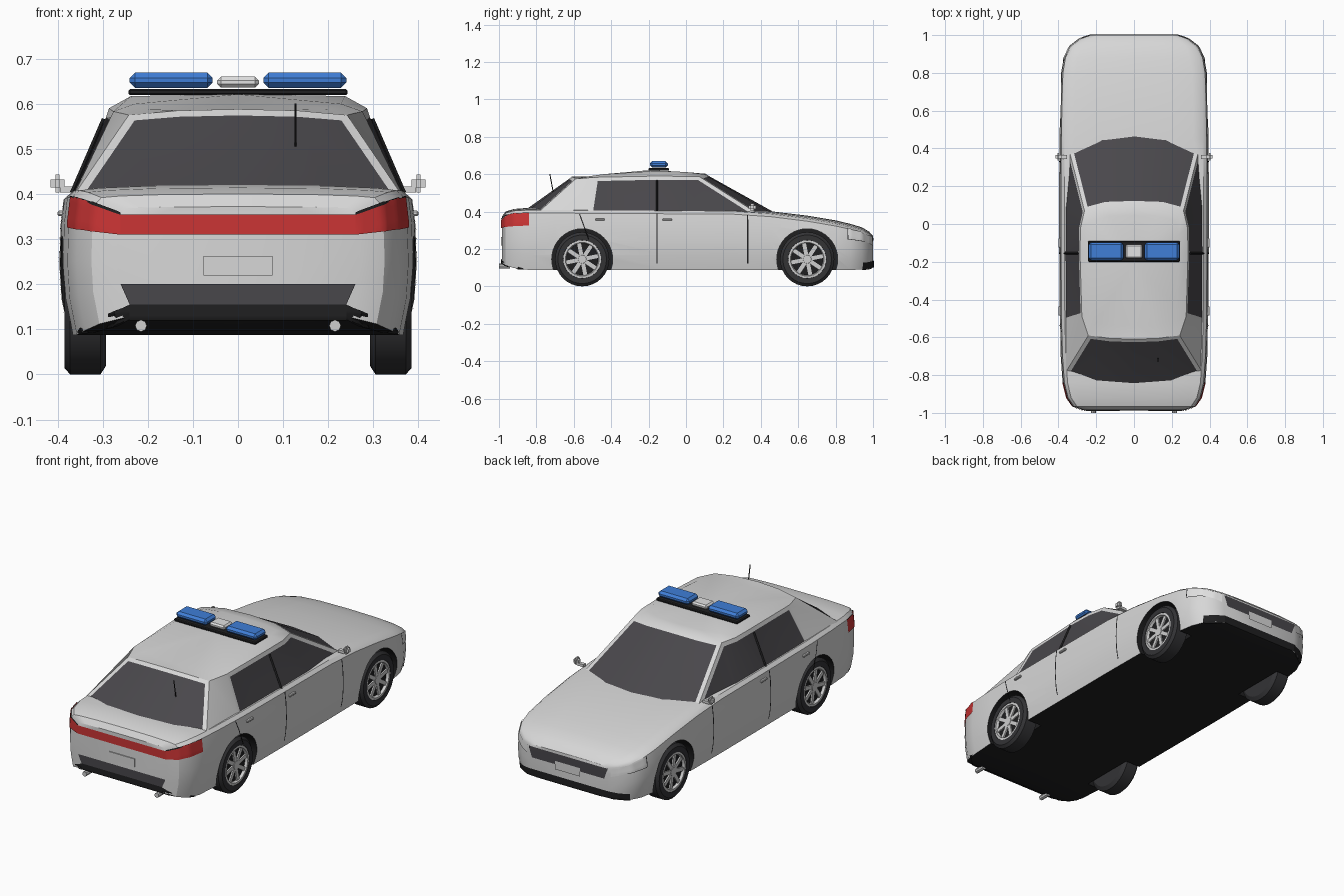
import bpy, bmesh, math
from mathutils import Vector
from mathutils.bvhtree import BVHTree

if "Cube" in bpy.data.objects:
    bpy.data.objects.remove(bpy.data.objects["Cube"])


def mat(name, r, g, b):
    m = bpy.data.materials.new(name)
    m.diffuse_color = (r, g, b, 1)
    m.use_nodes = True
    m.node_tree.nodes["Principled BSDF"].inputs["Base Color"].default_value = m.diffuse_color
    return m


WHITE = mat("body_white", .68, .68, .68)
LAMP = mat("lamp_white", .76, .76, .76)
GLASS = mat("dark_glass", .066, .063, .07)
BLACK = mat("black_trim", .014, .014, .015)
TYRE = mat("tyre_rubber", .033, .033, .036)
RED = mat("tail_red", .6, .035, .035)
BLUE = mat("beacon_blue", .05, .21, .68)
METAL = mat("rim_metal", .62, .62, .62)


def finish(bm, name, *mats):
    me = bpy.data.meshes.new(name)
    bm.to_mesh(me)
    bm.free()
    ob = bpy.data.objects.new(name, me)
    bpy.context.collection.objects.link(ob)
    for m in mats:
        me.materials.append(m)
    return ob


def box(name, m, c, size, bevel=0, segs=1):
    bm = bmesh.new()
    bmesh.ops.create_cube(bm, size=1)
    for v in bm.verts:
        v.co = Vector(c) + Vector(a * b for a, b in zip(v.co, size))
    if bevel:
        bmesh.ops.bevel(bm, geom=bm.edges[:], offset=bevel, segments=segs, affect='EDGES')
    return finish(bm, name, m)


def lathe_x(name, m, prof, c, side=1, segs=32):
    """Revolve (x, radius) points about the x axis."""
    bm = bmesh.new()
    rings = [[bm.verts.new((c[0] + side * x, c[1] + r * math.cos(2 * math.pi * k / segs),
                            c[2] + r * math.sin(2 * math.pi * k / segs)))
              for k in range(segs)] for x, r in prof]
    for a, b in zip(rings, rings[1:]):
        for k in range(segs):
            bm.faces.new((a[k], a[k - 1], b[k - 1], b[k]))
    bm.faces.new(rings[0])
    bm.faces.new(rings[-1])
    bmesh.ops.recalc_face_normals(bm, faces=bm.faces)
    return finish(bm, name, m)


# --- lower body: cross-sections (y, half width, edge height, bottom, crown)
stations = [(-.985, .27, .368, .125, .004), (-.965, .325, .392, .112, .008),
            (-.92, .358, .404, .098, .01), (-.84, .378, .408, .088, .012),
            (-.7, .388, .408, .088, .012), (-.5, .394, .406, .088, .012), (-.1, .396, .404, .088, .012),
            (.25, .396, .402, .088, .012), (.45, .394, .388, .088, .014), (.65, .391, .362, .088, .016),
            (.8, .386, .335, .088, .018), (.88, .372, .316, .088, .018), (.94, .343, .298, .09, .018),
            (.98, .29, .28, .095, .012), (1.0, .235, .266, .102, .004)]
sides = [(.95, .975), (.78, .992), (.5, 1), (.25, .987), (0, .945)]
bm = bmesh.new()
rows = []
for y, w, zt, zb, cr in stations:
    half = [(w * .5, zt + cr * .85), (w * .8, zt + cr * .45), (w * .93, zt)]
    half += [(w * k, zb + (zt - zb) * f) for f, k in sides]
    pts = [(0, zt + cr)] + half + [(0, zb)] + [(-x, z) for x, z in reversed(half)]
    rows.append([bm.verts.new((x, y, z)) for x, z in pts])
for a, b in zip(rows, rows[1:]):
    for k in range(len(a)):
        bm.faces.new((a[k], a[k - 1], b[k - 1], b[k]))
bm.faces.new(rows[0])
bm.faces.new(rows[-1])
bmesh.ops.recalc_face_normals(bm, faces=bm.faces)
for f in bm.faces:
    f.material_index = 1 if f.normal.z < -.6 else 0
tree = BVHTree.FromBMesh(bm)
body = finish(bm, "lower_body", WHITE, BLACK)

# wheel arches
AXLES = (-.555, .648)
for y in AXLES:
    for s in (1, -1):
        cut = lathe_x("arch_cutter", WHITE, [(0, .163), (.25, .163)], (s * .285, y, .145), s, 40)
        cut.data.materials.append(BLACK)
        for p in cut.data.polygons:
            p.material_index = 1
        mod = body.modifiers.new("arch", 'BOOLEAN')
        mod.operation, mod.object, mod.solver = 'DIFFERENCE', cut, 'EXACT'
        bpy.context.view_layer.objects.active = body
        bpy.ops.object.modifier_apply(modifier=mod.name)
        bpy.data.objects.remove(cut)


def decal(name, m, quads, off=.004, n=10, mirror=False):
    """Thin painted panels snapped onto the body surface."""
    bm = bmesh.new()
    if mirror:
        quads = quads + [[(-x, y, z) for x, y, z in q] for q in quads]
    for q in quads:
        a, b, c, d = map(Vector, q)
        grid = []
        for i in range(n + 1):
            u, row = i / n, []
            for j in range(n + 1):
                p = a.lerp(b, u).lerp(d.lerp(c, u), j / n)
                co, no, _, _ = tree.find_nearest(p)
                row.append((bm.verts.new(co + no * off), no))
            grid.append(row)
        for i in range(n):
            for j in range(n):
                vs = [grid[i][j], grid[i + 1][j], grid[i + 1][j + 1], grid[i][j + 1]]
                f = bm.faces.new([v for v, _ in vs])
                f.normal_update()
                if f.normal.dot(vs[0][1]) < 0:
                    f.normal_flip()
    return finish(bm, name, m)


def flat(x, y, z0, z1):
    return [(-x, y, z0), (x, y, z0), (x, y, z1), (-x, y, z1)]


def span(p, q):
    """Quad between two vertical edges (x, y, z0, z1)."""
    return [(p[0], p[1], p[2]), (q[0], q[1], q[2]), (q[0], q[1], q[3]), (p[0], p[1], p[3])]


# rear: red light band, dark panel, black lower bumper
decal("tail_light_centre", RED, [flat(.26, -.985, .31, .354)])
band = [(.26, -.985, .31, .354), (.345, -.95, .32, .385), (.385, -.84, .326, .404)]
decal("tail_light_corners", RED, [span(band[0], band[1]), span(band[1], band[2])], mirror=True)
edge = [(x, y, b, b + .005) for x, y, a, b in band]
decal("tail_light_trim", BLACK, [span(edge[0], edge[1]), span(edge[1], edge[2])], .005, mirror=True)
decal("rear_panel", GLASS, [[(-.24, -.985, .155), (.24, -.985, .155), (.26, -.985, .2), (-.26, -.985, .2)]])
decal("rear_bumper", BLACK, [flat(.24, -.985, .12, .155)])
decal("rear_bumper_corners", BLACK,
      [span((.24, -.985, .122, .155), (.365, -.87, .088, .094))], mirror=True)
box("rear_plate", WHITE, (0, -.986, .241), (.152, .008, .044))
# front: grille, head lamps, lower lip
decal("grille", GLASS, [[(-.215, 1, .2), (.215, 1, .2), (.235, 1, .258), (-.235, 1, .258)]])
decal("front_plate", WHITE, [flat(.075, 1, .175, .22)], .008)
decal("head_lamps", LAMP, [span((.245, .99, .215, .262), (.325, .96, .24, .28)),
                           span((.325, .96, .24, .28), (.376, .87, .255, .315))], mirror=True)
decal("lamp_trim", BLACK, [span((.376, .868, .252, .316), (.378, .864, .252, .316)),
                           span((.325, .96, .237, .24), (.376, .866, .252, .255))], .003, mirror=True)
decal("front_lip", BLACK, [flat(.23, 1, .1, .138)])
decal("front_lip_corners", BLACK, [span((.23, 1, .1, .138), (.325, .94, .09, .128))], mirror=True)
# door seams
for name, p, q in (("front_seam", (.33, .12), (.33, .39)), ("middle_seam", (-.155, .12), (-.155, .39)),
                   ("rear_seam", (-.52, .25), (-.57, .39))):
    decal(name, BLACK, [[(.4, p[0] - .003, p[1]), (.4, p[0] + .003, p[1]),
                         (.4, q[0] + .003, q[1]), (.4, q[0] - .003, q[1])]], .002, mirror=True)

# --- cabin: base ring, roof ring, inner roof ring
base = [(0, .495, .385), (.17, .475, .385), (.343, .39, .385), (.37, .1, .385), (.372, -.15, .385),
        (.37, -.52, .388), (.365, -.79, .395), (.2, -.845, .408), (0, -.86, .41)]
top = [(0, .105, .602), (.15, .1, .599), (.262, .07, .588), (.283, -.02, .588), (.286, -.15, .59),
       (.276, -.49, .583), (.242, -.59, .575), (.13, -.605, .585), (0, -.61, .588)]
inner = [(x * .83, -.22 + (y + .22) * .82, .617 - .15 * (y + .15) ** 2) for x, y, z in top]
bm = bmesh.new()
rings = [[bm.verts.new(p) for p in r + [(-x, y, z) for x, y, z in reversed(r[1:-1])]]
         for r in (base, top, inner)]
n = len(rings[0])
walls = []
for a, b in zip(rings, rings[1:]):
    walls.append([bm.faces.new((a[k], a[(k + 1) % n], b[(k + 1) % n], b[k])) for k in range(n)])
apex = bm.verts.new((0, -.2, .621))
for k in range(n):
    bm.faces.new((rings[2][k], rings[2][(k + 1) % n], apex))
bmesh.ops.recalc_face_normals(bm, faces=bm.faces)
if apex.link_faces[0].normal.z < 0:
    bmesh.ops.reverse_faces(bm, faces=bm.faces)
w = walls[0]
for group in ((w[0], w[1], w[14], w[15]), (w[6], w[7], w[8], w[9]), w[2:5], w[11:14]):
    bmesh.ops.inset_region(bm, faces=list(group), thickness=.021, depth=-.002, use_even_offset=True)
    for f in group:
        f.material_index = 1
finish(bm, "cabin", WHITE, GLASS)


def rod(name, m, a, b, r, segs=8):
    a, b = Vector(a), Vector(b)
    bm = bmesh.new()
    bmesh.ops.create_cone(bm, cap_ends=True, segments=segs, radius1=r, radius2=r, depth=(b - a).length)
    bm.transform((b - a).to_track_quat('Z', 'Y').to_matrix().to_4x4())
    bmesh.ops.translate(bm, verts=bm.verts, vec=(a + b) / 2)
    return finish(bm, name, m)


rod("antenna", BLACK, (.127, -.71, .505), (.127, -.728, .6), .0025, 6)

for s, tag in ((1, "right"), (-1, "left")):
    # pillar, mirror, handles, exhaust
    rod(tag + "_door_pillar", BLACK, (s * .367, -.155, .402), (s * .296, -.155, .566), .006, 4)
    box(tag + "_mirror", WHITE, (s * .4, .355, .423), (.03, .04, .04), .011, 2)
    box(tag + "_mirror_arm", WHITE, (s * .375, .355, .41), (.04, .02, .014))
    for y in (-.1, -.46):
        box(tag + "_door_handle", WHITE, (s * .393, y, .357), (.014, .05, .012), .003)
    rod(tag + "_exhaust", METAL, (s * .215, -1, .108), (s * .215, -.94, .108), .013)
    # wheels
    for y, end in zip(AXLES, ("rear", "front")):
        nm = f"{end}_{tag}_"
        lathe_x(nm + "tyre", TYRE, [(.292, .125), (.305, .145), (.372, .145), (.385, .13),
                                    (.385, .102), (.37, .097)], (0, y, .145), s)
        lathe_x(nm + "rim_ring", METAL, [(.365, .102), (.383, .102), (.384, .09), (.368, .084)],
                (0, y, .145), s)
        lathe_x(nm + "rim_back", BLACK, [(.366, .085), (.3705, .085)], (0, y, .145), s)
        lathe_x(nm + "hub", METAL, [(.366, .026), (.38, .022)], (0, y, .145), s, 16)
        for k in range(8):
            t = math.pi * k / 4 + .2
            c, d = math.cos(t), math.sin(t)
            sp = box(nm + "spoke", METAL, (0, 0, 0), (.01, .07, .021))
            sp.location = (s * .373, y + .054 * c, .145 + .054 * d)
            sp.rotation_euler = (t, 0, 0)
    # blue beacons
    box(tag + "_beacon", BLUE, (s * .148, -.145, .652), (.184, .095, .034), .012)

# light bar base and centre unit
box("light_bar_base", BLACK, (0, -.145, .626), (.486, .11, .014), .004)
box("light_bar_centre", LAMP, (0, -.145, .648), (.092, .075, .024), .008)

for ob in bpy.context.scene.objects:
    ob.select_set(True)
bpy.context.view_layer.objects.active = body
bpy.ops.object.shade_smooth_by_angle(angle=math.radians(32))
